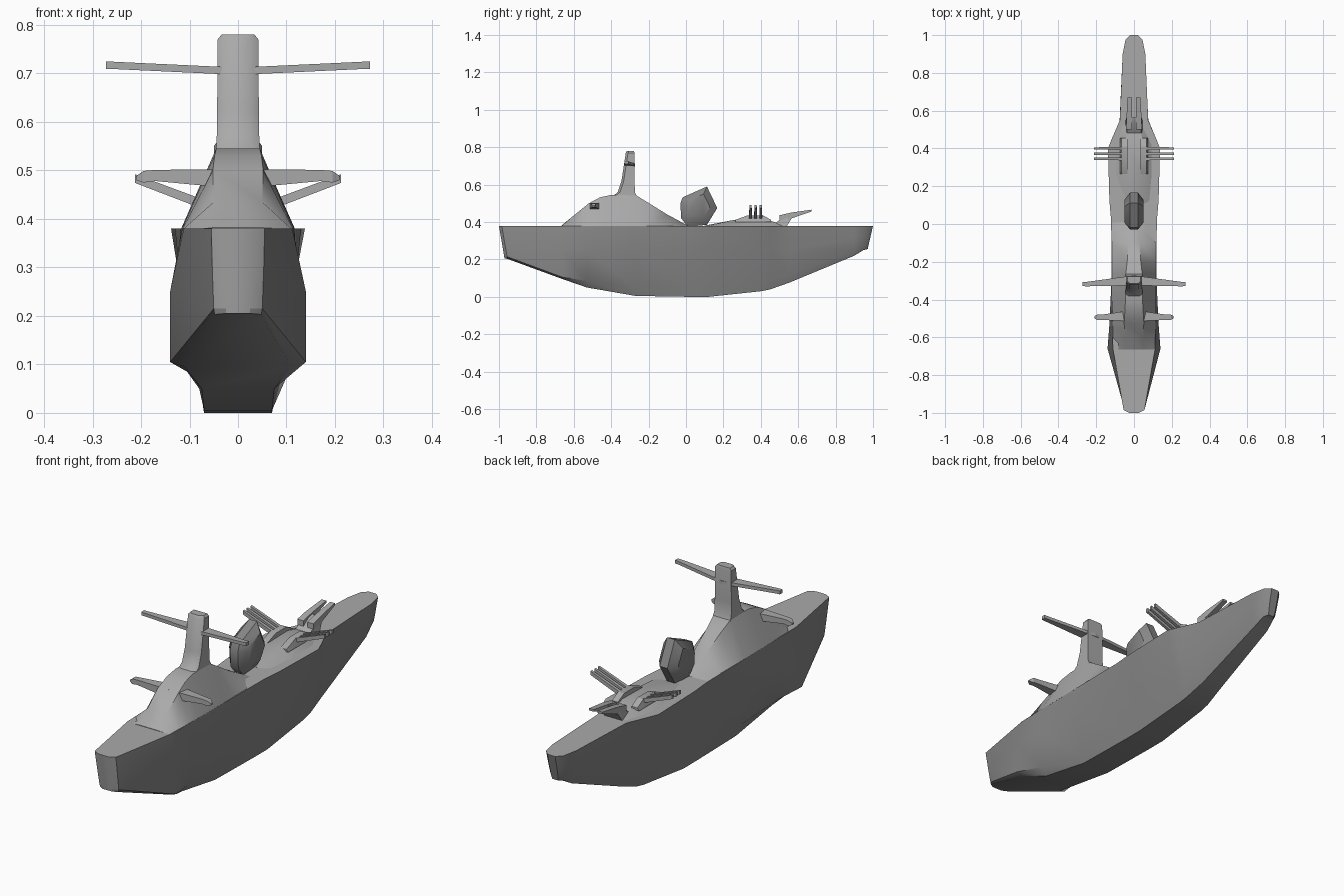
import bpy, bmesh, math

DECK = 0.38

def grey(name, v):
    m = bpy.data.materials.new(name)
    m.diffuse_color = (v, v, v, 1)
    return m

dark, mid = grey("dark_grey", .24), grey("mid_grey", .40)

def finish(name, bm, angle=28):
    bmesh.ops.remove_doubles(bm, verts=bm.verts, dist=1e-5)
    bmesh.ops.recalc_face_normals(bm, faces=bm.faces)
    me = bpy.data.meshes.new(name)
    bm.to_mesh(me)
    bm.free()
    me.materials.append(mid)
    ob = bpy.data.objects.new(name, me)
    bpy.context.collection.objects.link(ob)
    bpy.ops.object.select_all(action='DESELECT')
    ob.select_set(True)
    bpy.context.view_layer.objects.active = ob
    bpy.ops.object.shade_smooth_by_angle(angle=math.radians(angle))
    return ob

def loft(name, rings, angle=28):
    """Skin a list of equal-length closed rings and cap both ends."""
    bm = bmesh.new()
    vs = [[bm.verts.new(p) for p in r] for r in rings]
    n = len(vs[0])
    for a, b in zip(vs, vs[1:]):
        for i in range(n):
            j = (i + 1) % n
            bm.faces.new((a[i], a[j], b[j], b[i]))
    bm.faces.new(vs[0])
    bm.faces.new(vs[-1])
    return finish(name, bm, angle)

def both(half):
    """Mirror a half ring across x = 0 into a closed ring."""
    return half + [(-x, y, z) for x, y, z in reversed(half)]

def mirror(ob):
    ob.modifiers.new("mirror", 'MIRROR')

# Hull: y, lean, deck width, mid width, chine width, chine z, keel width, keel z
hull = [
    (-1.00, .17, .025, .025, .025, .215, .025, .205),
    (-.985, .17, .055, .053, .050, .215, .048, .203),
    (-.66, 0, .112, .140, .140, .105, .110, .095),
    (-.53, 0, .115, .130, .105, .085, .075, .050),
    (-.27, 0, .118, .118, .080, .050, .070, .005),
    (.02, 0, .121, .117, .078, .050, .070, .000),
    (.12, 0, .130, .117, .078, .050, .070, .000),
    (.40, 0, .138, .113, .075, .075, .062, .030),
    (.45, 0, .118, .106, .073, .085, .060, .040),
    (.55, 0, .075, .076, .062, .115, .050, .075),
    (.90, 0, .060, .056, .048, .250, .036, .220),
    (.975, -.2, .045, .042, .038, .275, .028, .250),
    (1.00, -.23, .020, .020, .018, .275, .015, .255),
]
rings = []
for y, lean, wd, wm, wc, zc, wk, zk in hull:
    zm = max(.25, (DECK + zc) / 2)
    half = [(wd, DECK), (wm, zm), (wc, zc), (wk, zk)]
    rings.append(both([(x, y + lean * (DECK - z), z) for x, z in half]))
ship = loft("hull", rings, 38)
ship.data.materials.append(dark)
for p in ship.data.polygons:          # sides darker than the deck and stern
    if p.normal.z < .5 and p.center.y > -.97:
        p.material_index = 1

# Bridge: sloping house, y, base width, roof width, roof z
bridge = [(-.665, .112, .050, .382), (-.60, .114, .050, .435),
          (-.52, .115, .052, .500), (-.46, .116, .048, .532),
          (-.40, .117, .045, .545), (-.27, .118, .044, .545),
          (-.20, .118, .036, .502), (-.10, .118, .030, .440),
          (.01, .118, .025, .381)]
loft("bridge", [both([(w, y, .378), (r, y, z)]) for y, w, r, z in bridge], 35)

# Mast: z, half width, front y, back y
mast = [(.53, .046, -.40, -.26), (.56, .044, -.365, -.273),
        (.62, .043, -.345, -.275), (.77, .042, -.322, -.275),
        (.78, .034, -.316, -.278)]
loft("mast", [[(-w, f + .012, z), (-w * .6, f, z), (w * .6, f, z), (w, f + .012, z),
               (w, b, z), (-w, b, z)] for z, w, f, b in mast], 35)

def bar(name, sections):
    """Tapered arm along x: x, front y, back y, low z, high z."""
    mirror(loft(name, [[(x, f, a), (x, b, a), (x, b, c), (x, f, c)]
                       for x, f, b, a, c in sections]))

# Mast yards and bridge wings
bar("mast_yard", [(.0, -.325, -.272, .697, .712), (.255, -.330, -.307, .709, .724),
                  (.272, -.328, -.308, .709, .725)])
bar("bridge_wing", [(.0, -.515, -.455, .462, .503), (.17, -.508, -.480, .478, .501),
                    (.195, -.508, -.480, .475, .499), (.21, -.500, -.488, .480, .488)])

# Funnel: faceted lozenge drawn in profile and pinched at both sides
outline = [(-.03, .50), (-.018, .532), (.112, .59), (.167, .475),
           (.112, .385), (.01, .375), (-.026, .42)]
cy, cz = .065, .485
def funnel_ring(x, s):
    return [(x, cy + (y - cy) * s, cz + (z - cz) * s) for y, z in outline]
loft("funnel", [funnel_ring(-.05, .62), funnel_ring(-.02, 1),
                funnel_ring(.02, 1), funnel_ring(.05, .62)], 40).data.materials[0] = dark

# Raised gun deck between funnel and bow
deckhouse = [(.10, .085, .03, .381), (.26, .10, .050, .412), (.42, .10, .048, .415),
             (.54, .060, .03, .381)]
loft("gun_deck", [both([(w, y, .375), (r, y, z)]) for y, w, r, z in deckhouse])

# Side turret housings
mirror(loft("side_turret", [[(.035, y, .40), (.075, y, .40), (.066, y, z), (.035, y, z)]
                            for y, z in [(.265, .412), (.33, .436), (.41, .436), (.455, .412)]]))

# Three barrels each side, angled outward and up
for i, y in enumerate((.345, .372, .40)):
    bar(f"side_barrel_{i + 1}", [(.04, y - .008, y + .008, .408, .428),
                                 (.212, y - .006, y + .006, .474, .492)])

# Bow turret and its pair of tapered barrels
bow = [(.46, .044, .383), (.54, .046, .438), (.565, .040, .444)]
loft("bow_turret", [both([(w, y, .378 if y < .5 else .38 + (y - .54) * 1.6),
                          (w * .85, y, z)]) for y, w, z in bow])
mirror(loft("bow_barrel", [[(.010, y, a), (.010 + w, y, a), (.010 + w, y, b), (.010, y, b)]
                           for y, w, a, b in [(.50, .032, .400, .436), (.56, .030, .418, .450),
                                              (.67, .024, .456, .466)]]))
